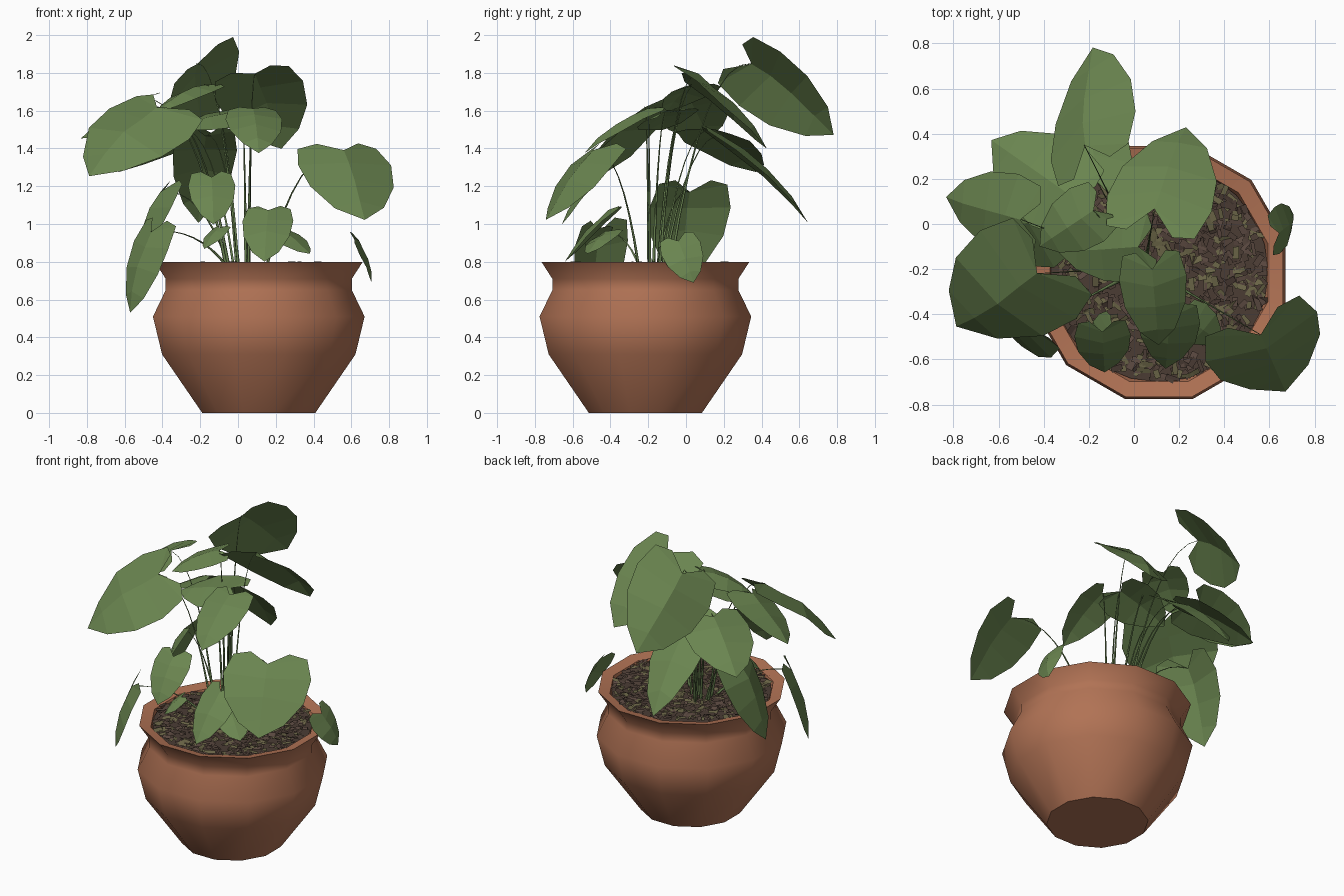
import bpy, bmesh, math, random
from mathutils import Vector, Matrix

random.seed(4)
if "Cube" in bpy.data.objects:
    bpy.data.objects.remove(bpy.data.objects["Cube"], do_unlink=True)

CENTRE = Vector((0.11, -0.215, 0))
SOIL_Z = 0.77


def material(name, r, g, b):
    mat = bpy.data.materials.new(name)
    mat.use_nodes = True
    mat.diffuse_color = (r, g, b, 1)
    bsdf = mat.node_tree.nodes["Principled BSDF"]
    bsdf.inputs["Base Color"].default_value = (r, g, b, 1)
    bsdf.inputs["Roughness"].default_value = 0.8
    return mat


terracotta = material("terracotta", 0.44, 0.17, 0.09)
leaf_green = material("leaf green", 0.145, 0.235, 0.08)
stem_green = material("stem green", 0.13, 0.21, 0.075)
soil_brown = material("soil brown", 0.07, 0.045, 0.034)
chip_brown = material("bark brown", 0.1, 0.064, 0.05)
chip_olive = material("bark olive", 0.14, 0.125, 0.06)


def make_object(name, bm, *mats):
    mesh = bpy.data.meshes.new(name)
    bm.to_mesh(mesh)
    bm.free()
    for mat in mats:
        mesh.materials.append(mat)
    obj = bpy.data.objects.new(name, mesh)
    bpy.context.collection.objects.link(obj)
    return obj


def select_only(obj):
    bpy.ops.object.select_all(action="DESELECT")
    obj.select_set(True)
    bpy.context.view_layer.objects.active = obj


# Pot: a twelve-sided lathe with waist, flared rim and inner lip
def build_pot(sides=12):
    profile = [(0.31, 0), (0.53, 0.31), (0.58, 0.51), (0.51, 0.65), (0.51, 0.71),
               (0.57, 0.8), (0.5, 0.785), (0.47, 0.7)]
    bm = bmesh.new()
    rings = []
    for radius, z in profile:
        ring = []
        for i in range(sides):
            a = math.tau * (i + 0.5) / sides
            ring.append(bm.verts.new(CENTRE + Vector((radius * math.cos(a), radius * math.sin(a), z))))
        rings.append(ring)
    for low, high in zip(rings, rings[1:]):
        for i in range(sides):
            j = (i + 1) % sides
            bm.faces.new((low[i], low[j], high[j], high[i]))
    bm.faces.new(list(reversed(rings[0])))
    pot = make_object("pot", bm, terracotta)
    select_only(pot)
    bpy.ops.object.shade_smooth_by_angle(angle=math.radians(48))


# Soil disc, covered with small scattered flakes of bark
def build_soil():
    bm = bmesh.new()
    bmesh.ops.create_circle(bm, cap_ends=True, segments=24, radius=0.485,
                            matrix=Matrix.Translation(CENTRE + Vector((0, 0, SOIL_Z))))
    make_object("soil", bm, soil_brown)

    bm = bmesh.new()
    for _ in range(900):
        r = 0.475 * math.sqrt(random.random())
        a = random.uniform(0, math.tau)
        place = CENTRE + Vector((r * math.cos(a), r * math.sin(a), SOIL_Z + random.uniform(0.005, 0.025)))
        turn = Matrix.Rotation(random.uniform(0, math.tau), 4, "Z")
        tilt = Matrix.Rotation(random.uniform(-0.5, 0.5), 4, "X")
        size = Matrix.Diagonal((random.uniform(0.015, 0.03), random.uniform(0.008, 0.016), 1, 1))
        made = bmesh.ops.create_grid(bm, x_segments=1, y_segments=1, size=1,
                                     matrix=Matrix.Translation(place) @ turn @ tilt @ size)
        shade = random.choice((0, 0, 1, 1, 2, 2))
        for face in {f for v in made["verts"] for f in v.link_faces}:
            face.material_index = shade
    make_object("bark_chips", bm, soil_brown, chip_brown, chip_olive)


# Heart-shaped leaf: half outline mirrored over a folded, drooping midrib
HALF_OUTLINE = [(-0.17, 0.22), (-0.13, 0.42), (0.15, 0.5), (0.48, 0.45), (0.8, 0.26)]
MIDRIB = [0, 0.2, 0.45, 0.75, 1]


def build_leaf(name, base, tip, width, roll):
    axis = tip - base
    length = axis.length
    axis.normalize()
    side = axis.cross(Vector((0, 0, 1))).normalized()
    side.rotate(Matrix.Rotation(math.radians(roll), 3, axis))
    normal = side.cross(axis)
    bm = bmesh.new()

    def point(u, v):
        arch = 0.22 * length * u * (1 - u)
        fold = -0.22 * width * abs(v) + random.uniform(-0.02, 0.02) * width
        return bm.verts.new(base + axis * u * length + side * v * width + normal * (arch + fold))

    rib = [point(u, 0) for u in MIDRIB]
    for sign in (1, -1):
        edge = [point(u, v * sign) for u, v in HALF_OUTLINE]
        faces = [(rib[0], edge[0], edge[1]), (rib[0], edge[1], edge[2], rib[1]),
                 (rib[1], edge[2], edge[3], rib[2]), (rib[2], edge[3], edge[4], rib[3]),
                 (rib[3], edge[4], rib[4])]
        for face in faces:
            bm.faces.new(face if sign < 0 else face[::-1])
    bmesh.ops.recalc_face_normals(bm, faces=bm.faces)
    if sum(f.normal.dot(normal) for f in bm.faces) < 0:
        bmesh.ops.reverse_faces(bm, faces=bm.faces)
    make_object(name, bm, leaf_green)


# Tapering stem arching from the soil to the base of a leaf
def build_stem(name, base):
    away = Vector((base.x - CENTRE.x, base.y - CENTRE.y, 0))
    root = Vector((CENTRE.x - 0.05, CENTRE.y + 0.02, SOIL_Z)) + away * 0.2
    bend = root.lerp(base, 0.4)
    bend.z = base.z + 0.03
    curve = bpy.data.curves.new(name, "CURVE")
    curve.dimensions = "3D"
    curve.bevel_depth = 0.009
    curve.bevel_resolution = 0
    curve.use_fill_caps = True
    steps = 8
    spline = curve.splines.new("POLY")
    spline.points.add(steps)
    for i, p in enumerate(spline.points):
        t = i / steps
        p.co = (*(root.lerp(bend, t).lerp(bend.lerp(base, t), t)), 1)
        p.radius = 0.2 + 0.8 * (1 - t) ** 2
    curve.materials.append(stem_green)
    obj = bpy.data.objects.new(name, curve)
    bpy.context.collection.objects.link(obj)
    select_only(obj)
    bpy.ops.object.convert(target="MESH")


# Each leaf: name, base, tip, width, roll in degrees
LEAVES = [
    ("front_left", (0.56, -0.49, 1.39), (0.67, -0.74, 1.02), 0.54, 0),
    ("back_top", (-0.22, 0.35, 1.85), (-0.18, 0.78, 1.47), 0.52, -48),
    ("back_left", (0.09, 0.06, 1.79), (0.23, 0.43, 1.4), 0.48, -16),
    ("back_low", (-0.17, 0.2, 1.47), (-0.21, 0.65, 1.01), 0.34, 0),
    ("right_upper", (-0.5, 0.02, 1.66), (-0.83, 0.12, 1.45), 0.38, -20),
    ("right_front", (-0.43, -0.22, 1.62), (-0.79, -0.46, 1.26), 0.6, -21),
    ("right_back", (-0.3, 0.14, 1.5), (-0.63, 0.37, 1.27), 0.42, 0),
    ("crown", (0.02, -0.1, 1.6), (-0.34, -0.12, 1.5), 0.34, -15),
    ("crown_back", (-0.18, 0.06, 1.74), (-0.42, -0.1, 1.6), 0.28, 0),
    ("crown_front", (0.08, -0.2, 1.61), (0.11, -0.54, 1.38), 0.3, 0),
    ("right_drop", (-0.41, 0.02, 1.17), (-0.58, -0.02, 0.7), 0.44, 0),
    ("right_front_drop", (-0.46, -0.46, 0.96), (-0.57, -0.47, 0.53), 0.34, -28),
    ("front_middle", (-0.14, -0.48, 1.25), (-0.13, -0.66, 1), 0.25, 0),
    ("front_low", (0.16, -0.41, 1.07), (0.14, -0.64, 0.8), 0.27, 0),
    ("front_low_left", (0.24, -0.42, 0.96), (0.38, -0.52, 0.84), 0.2, 10),
    ("front_small", (-0.1, -0.45, 0.98), (-0.18, -0.52, 0.87), 0.15, 0),
    ("left_drop", (0.64, -0.04, 0.91), (0.71, 0.04, 0.69), 0.22, 45),
]

build_pot()
build_soil()
for label, base, tip, width, roll in LEAVES:
    build_leaf(label + "_leaf", Vector(base), Vector(tip), width, roll)
    # Small low leaves sit on the soil and hide their own stalks
    if width > 0.27:
        build_stem(label + "_stem", Vector(base))
